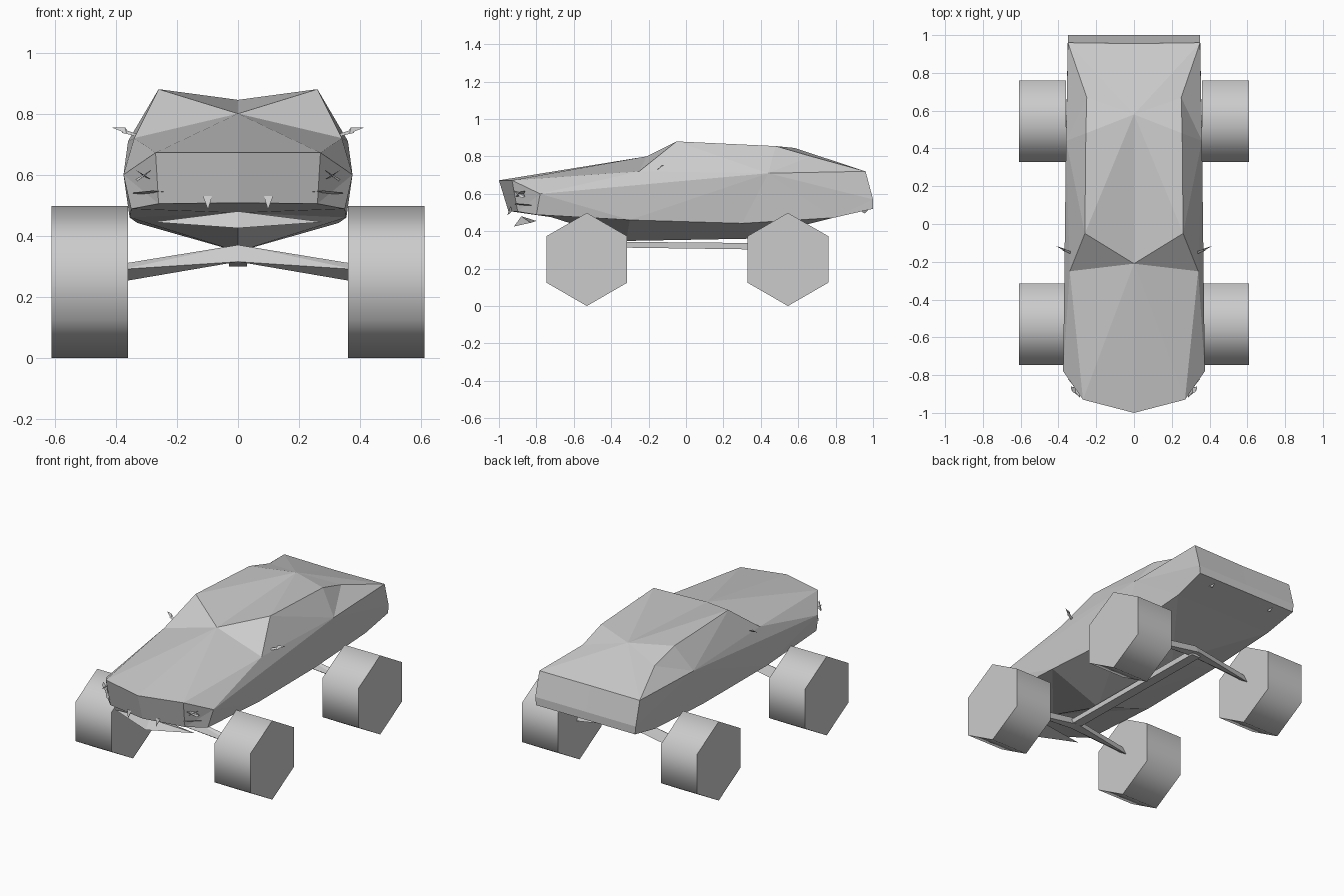
import bpy, bmesh
from math import pi, radians
from mathutils import Matrix

if "Cube" in bpy.data.objects:
    bpy.data.objects.remove(bpy.data.objects["Cube"])


def finish(name, bm):
    bmesh.ops.remove_doubles(bm, verts=bm.verts, dist=1e-4)
    bmesh.ops.recalc_face_normals(bm, faces=bm.faces)
    me = bpy.data.meshes.new(name)
    bm.to_mesh(me)
    bm.free()
    ob = bpy.data.objects.new(name, me)
    bpy.context.collection.objects.link(ob)
    return ob


def hull(name, pts, mirrored=True):
    # Small faceted solid wrapped round a few points, one per side
    bm = bmesh.new()
    for s in ((1, -1) if mirrored else (1,)):
        vs = [bm.verts.new((s * x, y, z)) for x, y, z in pts]
        bmesh.ops.convex_hull(bm, input=vs)
    return finish(name, bm)


# Body: half shell with named corners, reflected across x
P = dict(
    nose=(0, -1, .672), hood=(.27, -.93, .672), fender=(.375, -.78, .6),
    cowl=(0, -.21, .80), scuttle=(.34, -.25, .72), roof=(.26, -.05, .88),
    ridge=(0, .58, .845), roof2=(.255, .48, .855), belt=(.36, .44, .71),
    deck=(.25, .67, .80), tailc=(0, .955, .718), tail=(.35, .96, .72),
    rearc=(0, 1, .57), rear=(.35, 1, .57), lowc=(0, 1, .52), low=(.345, 1, .52),
    chinc=(0, -.95, .508), chin=(.26, -.9, .505), chin2=(.35, -.80, .488),
    sill=(.355, -.3, .46), sill2=(.33, .3, .442), sill3=(.335, .79, .472),
    keel0=(0, -.72, .475), keel=(0, -.32, .348), keel2=(0, .34, .36),
    keel3=(0, .79, .475))
UPPER = ["nose hood cowl", "hood scuttle cowl", "cowl scuttle roof",
         "cowl roof ridge", "roof roof2 ridge", "ridge roof2 deck",
         "ridge deck tail", "ridge tail tailc"]
SIDE = ["hood fender scuttle", "fender belt scuttle", "scuttle belt roof",
        "roof belt roof2", "roof2 belt deck", "deck belt tail",
        "fender chin2 sill", "fender sill belt", "belt sill sill2",
        "belt sill2 sill3", "belt sill3 rear", "belt rear tail", "rear sill3 low"]
ENDS = ["tailc tail rear rearc", "rearc rear low lowc", "lowc low sill3 keel3",
        "nose hood chin chinc", "hood fender chin", "fender chin2 chin"]
UNDER = ["chinc chin keel0", "chin chin2 keel0", "keel0 chin2 sill",
         "keel0 sill keel", "keel sill sill2", "keel sill2 keel2",
         "keel2 sill2 sill3", "keel2 sill3 keel3"]
bm = bmesh.new()
for s in (1, -1):
    v = {k: bm.verts.new((s * x, y, z)) for k, (x, y, z) in P.items()}
    for face in UPPER + SIDE + ENDS + UNDER:
        bm.faces.new([v[k] for k in face.split()])
finish("body", bm)

for yn, y in (("front", -.53), ("rear", .545)):
    # Wheels: six-sided drums, smooth tread and flat caps
    for xn, x in (("right", .485), ("left", -.485)):
        bm = bmesh.new()
        bmesh.ops.create_cone(bm, cap_ends=True, segments=6, radius1=.249,
                              radius2=.249, depth=.25)
        bm.transform(Matrix.Translation((x, y, .249)) @ Matrix.Rotation(pi / 2, 4, 'Y'))
        if max(q.co.z for q in bm.verts) < .49:
            bmesh.ops.rotate(bm, verts=bm.verts, cent=(x, y, .249),
                             matrix=Matrix.Rotation(pi / 6, 3, 'X'))
        ob = finish(f"{yn}_{xn}_wheel", bm)
        for p in ob.data.polygons:
            p.use_smooth = len(p.vertices) == 4
        ob.data.set_sharp_from_angle(angle=radians(70))

    # Axle: one slanted arm per side, meeting at the middle
    hull(f"{yn}_axle", [(.38, y - .03, .29), (.38, y + .03, .25), (.38, y, .308),
                        (0, y - .03, .315), (0, y + .03, .315), (0, y, .37)])

# Drive shaft
hull("drive_shaft", [(x, y, z) for x in (-.03, .03)
                     for y, z in ((-.54, .315), (-.54, .345), (.55, .30), (.55, .335))], False)

# Front lip under the nose
hull("front_lip", [(0, -.92, .425), (0, -.88, .48), (0, -.80, .455), (.28, -.83, .445)])

# Side mirrors: two thin bent blades
hull("mirror_stalk", [(.33, -.16, .725), (.335, -.145, .735), (.38, -.14, .737), (.375, -.13, .748)])
hull("mirror_tip", [(.365, -.145, .735), (.37, -.13, .755), (.415, -.115, .755), (.36, -.135, .742)])

# Headlight slivers, crossed
hull("headlight_a", [(.285, -.92, .615), (.295, -.87, .605), (.335, -.86, .585), (.33, -.88, .578)])
hull("headlight_b", [(.285, -.91, .585), (.30, -.87, .59), (.335, -.86, .615), (.325, -.89, .61)])

# Bumper blades and small front spikes
hull("bumper_blade", [(.16, -.92, .535), (.28, -.91, .548), (.27, -.86, .53), (.35, -.82, .54)])
hull("fog_spike", [(.085, -.94, .53), (.115, -.94, .53), (.10, -.90, .53), (.098, -.955, .485)])

# Rear under-tail fins
hull("tail_fin", [(.2, .93, .51), (.23, .93, .51), (.215, .98, .52), (.215, .955, .495)])
